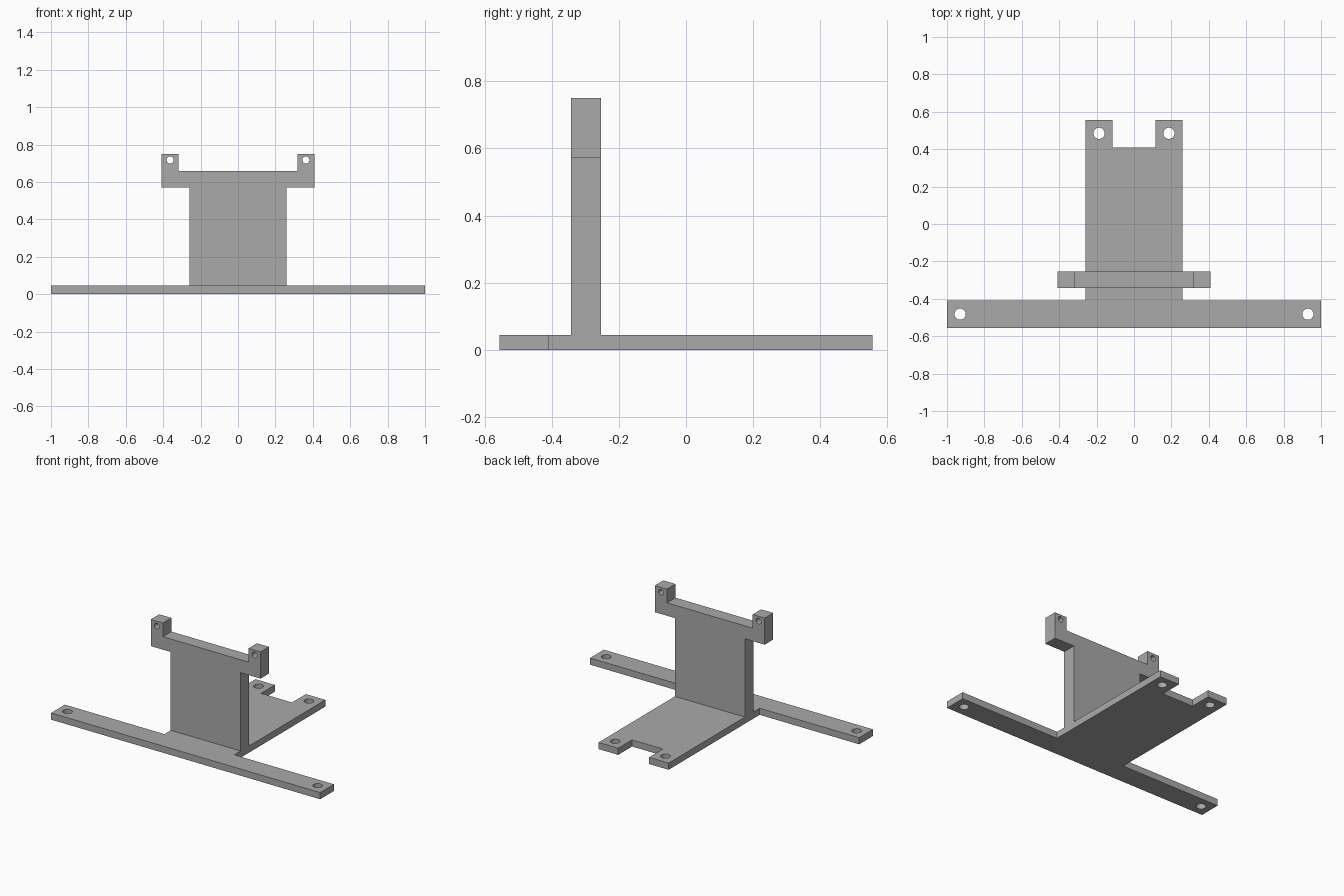
import bpy
import bmesh
from math import radians
from mathutils import Matrix

cube = bpy.data.objects.get("Cube")
if cube:
    bpy.data.objects.remove(cube, do_unlink=True)

THICK = 0.045            # base thickness
FRONT, BACK = -0.556, 0.556
PLATE_FRONT, PLATE_BACK = -0.343, -0.253

grey = bpy.data.materials.new("plain grey")
grey.use_nodes = True
colour = (0.4, 0.4, 0.4, 1)
grey.diffuse_color = colour
grey.node_tree.nodes["Principled BSDF"].inputs["Base Color"].default_value = colour


def add_object(name, bm):
    bmesh.ops.recalc_face_normals(bm, faces=bm.faces)
    mesh = bpy.data.meshes.new(name)
    bm.to_mesh(mesh)
    bm.free()
    mesh.materials.append(grey)
    obj = bpy.data.objects.new(name, mesh)
    bpy.context.collection.objects.link(obj)
    return obj


def mirrored_slab(name, half, place, direction):
    """Extrude an outline given by its +x half, mirrored across x = 0."""
    outline = half + [(-x, v) for x, v in reversed(half)]
    bm = bmesh.new()
    face = bm.faces.new([bm.verts.new(place(x, v)) for x, v in outline])
    moved = bmesh.ops.extrude_face_region(bm, geom=[face], use_keep_orig=True)
    verts = [g for g in moved["geom"] if isinstance(g, bmesh.types.BMVert)]
    bmesh.ops.translate(bm, verts=verts, vec=direction)
    return add_object(name, bm)


def drill(obj, centres, radius, rotation):
    """Cut a mirrored pair of round holes at each centre."""
    bm = bmesh.new()
    for x, y, z in centres:
        for side in (-1, 1):
            bmesh.ops.create_cone(
                bm, cap_ends=True, segments=32, radius1=radius, radius2=radius,
                depth=0.3, matrix=Matrix.Translation((side * x, y, z)) @ rotation)
    cutter = add_object(obj.name + "_hole_cutter", bm)
    cutter.hide_render = True
    cutter.hide_viewport = True
    mod = obj.modifiers.new("holes", "BOOLEAN")
    mod.operation = "DIFFERENCE"
    mod.solver = "EXACT"
    mod.object = cutter
    # Bake the cut, then discard the cutter
    cutter.hide_viewport = False
    bpy.context.view_layer.update()
    evaluated = obj.evaluated_get(bpy.context.evaluated_depsgraph_get())
    result = bpy.data.meshes.new_from_object(evaluated)
    obj.modifiers.clear()
    obj.data = result
    bpy.data.objects.remove(cutter, do_unlink=True)


# Base: wide front bar with a tongue running back to a notched end
base = mirrored_slab(
    "base_plate",
    [(1, FRONT), (1, -0.41), (0.26, -0.41), (0.26, BACK), (0.115, BACK), (0.115, 0.409)],
    lambda x, y: (x, y, 0), (0, 0, THICK))
drill(base, [(0.93, -0.482, 0), (0.187, 0.485, 0)], 0.03, Matrix())

# Upright: thick plate with two raised ears at the top corners
upright = mirrored_slab(
    "upright_plate",
    [(0.26, THICK), (0.26, 0.571), (0.408, 0.571), (0.408, 0.75), (0.318, 0.75), (0.318, 0.658)],
    lambda x, z: (x, PLATE_FRONT, z), (0, PLATE_BACK - PLATE_FRONT, 0))
drill(upright, [(0.363, (PLATE_FRONT + PLATE_BACK) / 2, 0.717)], 0.019,
      Matrix.Rotation(radians(90), 4, "X"))

# Smooth hole walls, crisp edges elsewhere
bpy.ops.object.select_all(action="DESELECT")
for part in (base, upright):
    part.select_set(True)
bpy.context.view_layer.objects.active = base
bpy.ops.object.shade_smooth_by_angle(angle=radians(30))
